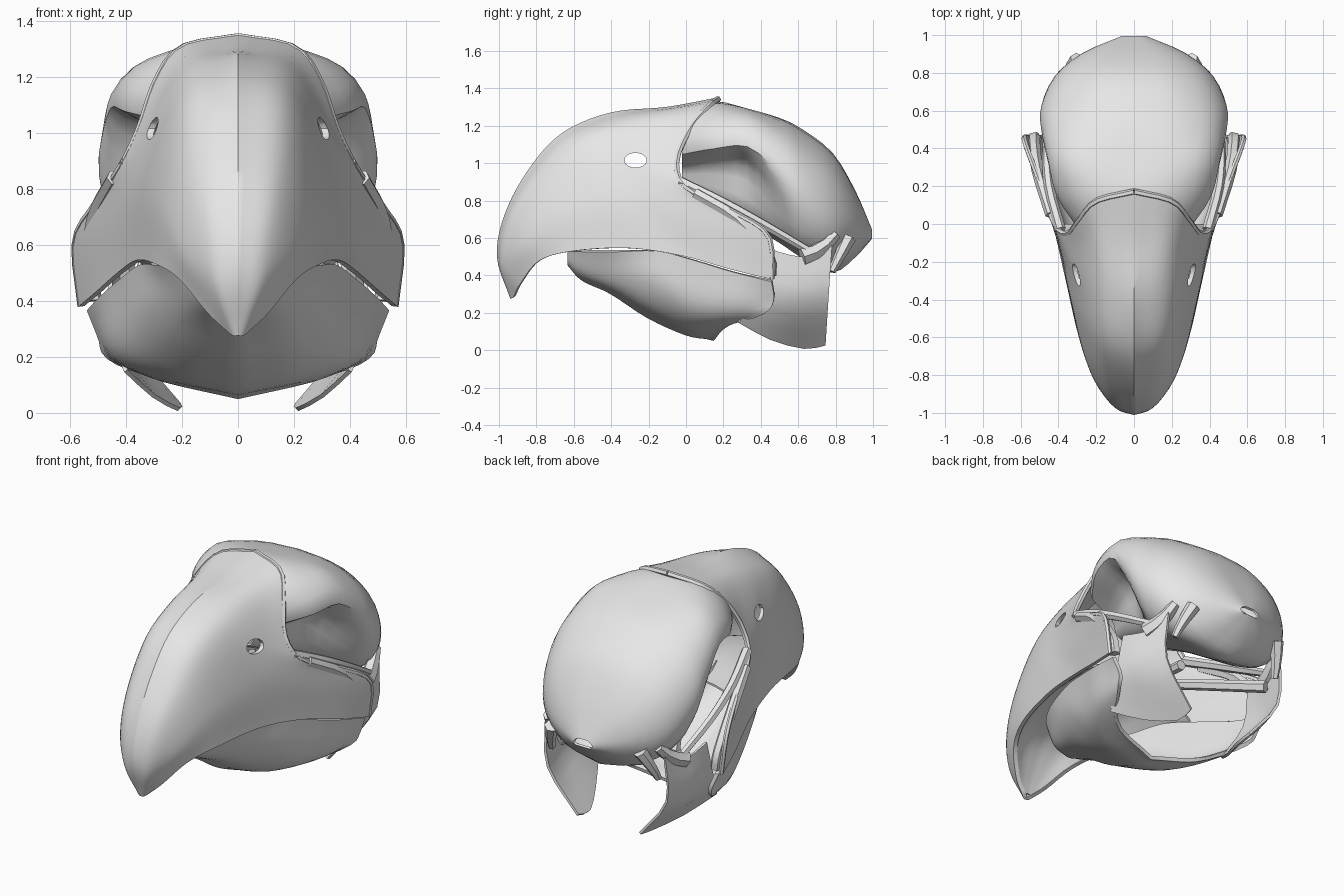
import bpy, bmesh, math
from mathutils import Vector

cube = bpy.data.objects.get("Cube")
if cube:
    bpy.data.objects.remove(cube, do_unlink=True)

bone = bpy.data.materials.new("pale_grey_bone")
bone.use_nodes = True
bone.diffuse_color = (0.8, 0.8, 0.8, 1)
bone.node_tree.nodes["Principled BSDF"].inputs["Base Color"].default_value = (0.8, 0.8, 0.8, 1)


def sample(points, count):
    """Evenly resample a smooth spline through the points."""
    pts = [Vector(p) for p in points]
    pts = [2 * pts[0] - pts[1]] + pts + [2 * pts[-1] - pts[-2]]
    out = []
    for k in range(count):
        t = k / (count - 1) * (len(pts) - 3)
        i = min(int(t), len(pts) - 4)
        t -= i
        a, b, c, d = pts[i:i + 4]
        out.append(0.5 * (2 * b + (c - a) * t + (2 * a - 5 * b + 4 * c - d) * t * t
                          + (3 * b - a - 3 * c + d) * t ** 3))
    return out


def add_object(name, data):
    obj = bpy.data.objects.new(name, data)
    bpy.context.collection.objects.link(obj)
    data.materials.append(bone)
    return obj


def apply_modifiers(obj, angle=35):
    bpy.context.view_layer.update()
    graph = bpy.context.evaluated_depsgraph_get()
    mesh = bpy.data.meshes.new_from_object(obj.evaluated_get(graph))
    obj.modifiers.clear()
    obj.data = mesh
    for face in mesh.polygons:
        face.use_smooth = True
    mesh.set_sharp_from_angle(angle=math.radians(angle))


def mirror(obj, merge=0.004):
    mod = obj.modifiers.new("Mirror", "MIRROR")
    mod.merge_threshold = merge


def loft(name, sections, across, along, thickness, cutter=None, angle=35):
    """Mirrored shell through half sections that run from the middle outward."""
    rows = [sample(s, across) for s in sections]
    columns = [sample(c, along) for c in zip(*rows)]
    bm = bmesh.new()
    grid = [[bm.verts.new(p) for p in col] for col in columns]
    for c in range(across - 1):
        for r in range(along - 1):
            bm.faces.new((grid[c][r], grid[c + 1][r], grid[c + 1][r + 1], grid[c][r + 1]))
    bm.normal_update()
    mesh = bpy.data.meshes.new(name)
    bm.to_mesh(mesh)
    bm.free()
    obj = add_object(name, mesh)
    mirror(obj)
    solid = obj.modifiers.new("Thickness", "SOLIDIFY")
    solid.thickness = thickness
    solid.offset = 0
    if cutter:
        cut = obj.modifiers.new("Cut", "BOOLEAN")
        cut.object = cutter
        cut.operation = "DIFFERENCE"
    apply_modifiers(obj, angle)
    return obj


def rod(name, points, radii, steps=10):
    """Mirrored tapered bone following a smooth path."""
    curve = bpy.data.curves.new(name, "CURVE")
    curve.dimensions = "3D"
    curve.bevel_depth = 1
    curve.bevel_resolution = 1
    curve.use_fill_caps = True
    spline = curve.splines.new("POLY")
    path = sample(points, steps)
    spline.points.add(steps - 1)
    for k, (point, co) in enumerate(zip(spline.points, path)):
        point.co = (*co, 1)
        point.radius = radii[0] + (radii[1] - radii[0]) * k / (steps - 1)
    obj = add_object(name, curve)
    mesh_obj = add_object(name, bpy.data.meshes.new_from_object(
        obj.evaluated_get(bpy.context.evaluated_depsgraph_get())))
    bpy.data.objects.remove(obj, do_unlink=True)
    mesh_obj.name = name
    mirror(mesh_obj, 0.0001)
    apply_modifiers(mesh_obj, 50)


# Nostril cutter: an oval rod through both cheeks
bpy.ops.mesh.primitive_cylinder_add(vertices=14, radius=1, depth=1.4,
                                    location=(0, -0.27, 1.015), rotation=(0, math.pi / 2, 0))
cutter = bpy.context.object
cutter.name = "nostril_cutter"
cutter.scale = (0.04, 0.06, 1)
cutter.hide_render = True
cutter.hide_set(True)

# Upper beak: ridge to mouth edge, from the tip to the brow and cheek
beak = [
    [(0, -0.93, 0.28), (0.01, -0.925, 0.28), (0.025, -0.915, 0.29)],
    [(0, -1.0, 0.5), (0.075, -0.97, 0.46), (0.1, -0.88, 0.36)],
    [(0, -0.96, 0.72), (0.11, -0.93, 0.69), (0.18, -0.86, 0.58), (0.2, -0.78, 0.48)],
    [(0, -0.84, 0.95), (0.15, -0.79, 0.9), (0.245, -0.7, 0.73), (0.28, -0.6, 0.53)],
    [(0, -0.66, 1.15), (0.18, -0.6, 1.08), (0.3, -0.46, 0.82), (0.35, -0.3, 0.545)],
    [(0, -0.4, 1.26), (0.2, -0.36, 1.17), (0.335, -0.26, 0.86), (0.42, 0, 0.5)],
    [(0, -0.1, 1.29), (0.2, -0.1, 1.24), (0.34, -0.15, 0.97), (0.45, 0.08, 0.72),
     (0.5, 0.25, 0.43)],
    [(0, 0.17, 1.34), (0.2, 0.12, 1.3), (0.29, 0.02, 1.18), (0.35, -0.05, 1.01),
     (0.42, 0, 0.87), (0.51, 0.25, 0.74), (0.58, 0.44, 0.61), (0.56, 0.46, 0.38)],
]
loft("upper_beak", beak, 25, 36, 0.022, cutter)
rod("beak_rear_rim", beak[-1], (0.018, 0.014), 24)

# Palate: arched roof between the mouth edges
edges = [section[-1] for section in beak[:6]]
loft("palate", [[(0, y, z + 0.4 * x), (0.6 * x, y, z + 0.3 * x), (0.97 * x, y, z + 0.01)]
                for x, y, z in edges], 9, 18, 0.012)

# Braincase: half outlines (x, z) from crown to underside, with the eye hollow in front
skull = {
    -0.02: [(0, 1.28), (0.17, 1.25), (0.27, 1.17), (0.28, 1.05), (0.14, 0.97), (0.1, 0.88), (0, 0.85)],
    0.15: [(0, 1.325), (0.2, 1.3), (0.35, 1.21), (0.40, 1.08), (0.22, 1.0), (0.15, 0.82), (0, 0.77)],
    0.33: [(0, 1.285), (0.2, 1.28), (0.37, 1.23), (0.45, 1.09), (0.26, 0.98), (0.2, 0.74), (0, 0.68)],
    0.5: [(0, 1.235), (0.22, 1.22), (0.41, 1.13), (0.485, 0.96), (0.41, 0.8), (0.27, 0.62), (0, 0.58)],
    0.62: [(0, 1.175), (0.22, 1.15), (0.4, 1.05), (0.485, 0.88), (0.45, 0.7), (0.32, 0.55), (0, 0.5)],
    0.78: [(0, 1.05), (0.18, 1.03), (0.34, 0.93), (0.41, 0.78), (0.39, 0.62), (0.25, 0.48), (0, 0.42)],
    0.9: [(0, 0.85), (0.13, 0.84), (0.23, 0.78), (0.27, 0.68), (0.24, 0.6), (0.15, 0.53), (0, 0.5)],
    0.99: [(0, 0.64), (0.03, 0.64), (0.05, 0.63), (0.06, 0.615), (0.05, 0.6), (0.03, 0.6), (0, 0.6)],
}
loft("braincase", [[(x, y, z) for x, z in half] for y, half in skull.items()],
     19, 22, 0.012, angle=40)

# Lower beak: keel to rim, from the front lip to the jaw ends
jaw = [
    [(0, -0.625, 0.46), (0.04, -0.625, 0.48), (0.07, -0.625, 0.53)],
    [(0, -0.55, 0.38), (0.1, -0.55, 0.42), (0.18, -0.53, 0.53)],
    [(0, -0.4, 0.31), (0.16, -0.4, 0.36), (0.27, -0.38, 0.53)],
    [(0, -0.2, 0.18), (0.2, -0.2, 0.24), (0.31, -0.18, 0.37), (0.34, -0.15, 0.53)],
    [(0, 0, 0.09), (0.22, 0, 0.14), (0.37, 0.03, 0.25), (0.41, 0.05, 0.48)],
    [(0, 0.11, 0.07), (0.27, 0.16, 0.13), (0.44, 0.24, 0.22), (0.48, 0.25, 0.42)],
    [(0, 0.15, 0.06), (0.3, 0.22, 0.13), (0.46, 0.42, 0.2), (0.49, 0.47, 0.27), (0.53, 0.46, 0.37)],
]
loft("lower_beak", jaw, 15, 25, 0.022)

# Palatine plates: sloping blades that hang behind the jaw
plates = [
    [(0.45, 0.45, 0.54), (0.44, 0.55, 0.51), (0.42, 0.66, 0.5), (0.4, 0.78, 0.56)],
    [(0.46, 0.4, 0.32), (0.45, 0.52, 0.28), (0.43, 0.63, 0.26), (0.4, 0.76, 0.28)],
    [(0.4, 0.28, 0.15), (0.3, 0.45, 0.06), (0.21, 0.63, 0.012), (0.21, 0.745, 0.03)],
]
loft("palatine_plates", plates, 7, 7, 0.015, angle=25)

# Cheek bars, palate struts and jaw joints
rod("cheek_bars", [(0.39, -0.03, 0.9), (0.45, 0.2, 0.79), (0.46, 0.42, 0.67), (0.43, 0.66, 0.53)],
    (0.03, 0.022))
rod("inner_cheek_bars", [(0.44, 0.05, 0.84), (0.51, 0.28, 0.7), (0.53, 0.44, 0.5), (0.52, 0.45, 0.4)],
    (0.03, 0.035))
rod("palate_struts", [(0.08, 0.05, 0.6), (0.16, 0.3, 0.52), (0.38, 0.68, 0.42)], (0.025, 0.035))
rod("jaw_joints", [(0.43, 0.62, 0.5), (0.4, 0.72, 0.54), (0.37, 0.8, 0.62)], (0.05, 0.03), 4)
rod("rear_processes", [(0.36, 0.78, 0.42), (0.34, 0.82, 0.5), (0.3, 0.87, 0.6)], (0.02, 0.04), 4)
rod("beak_floor_struts", [(0.05, -0.2, 0.66), (0.1, 0, 0.65), (0.09, 0.3, 0.62)], (0.03, 0.03), 5)
